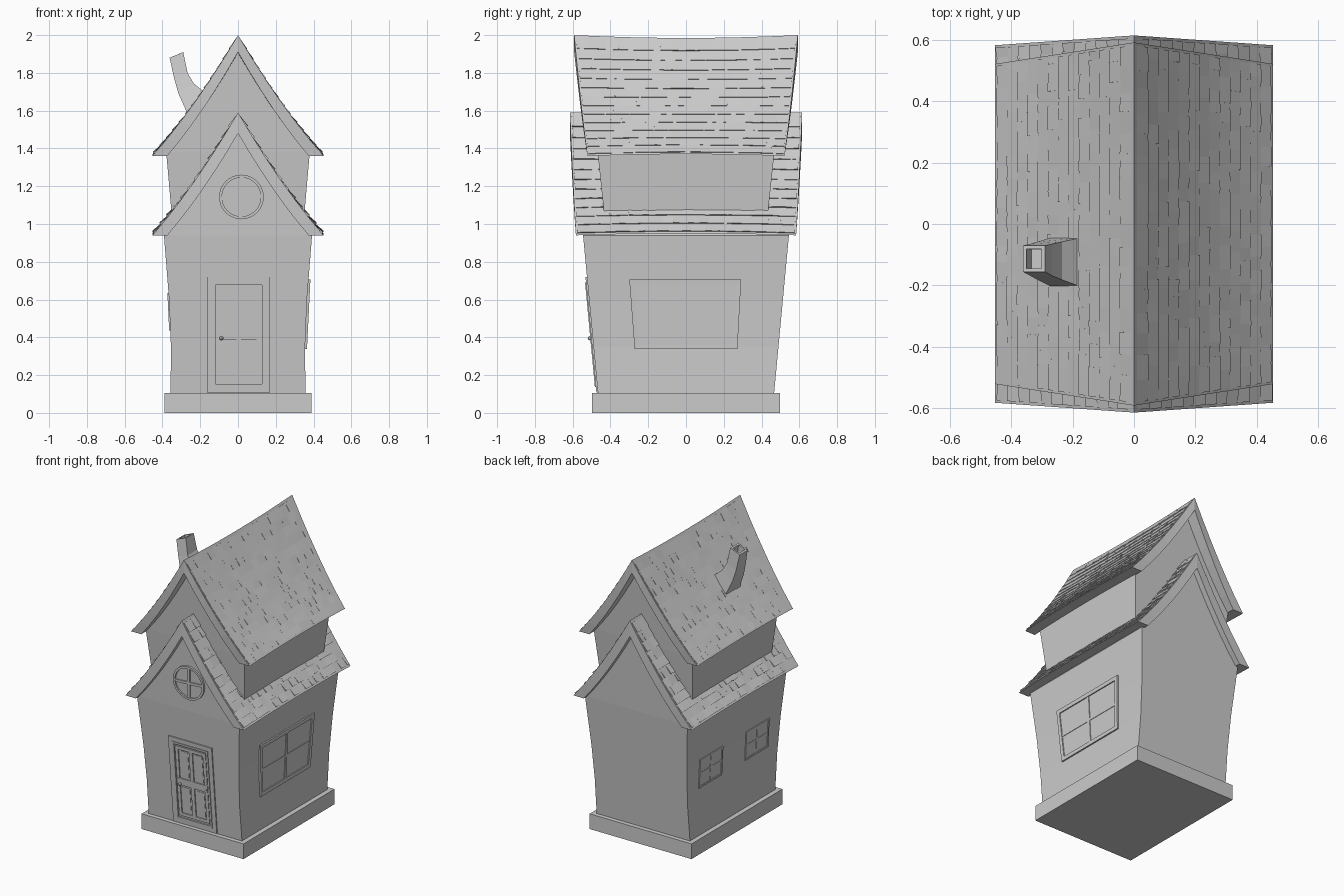
import bpy, bmesh, math, random
from mathutils import Vector

if "Cube" in bpy.data.objects:
    bpy.data.objects.remove(bpy.data.objects["Cube"])

random.seed(4)


def finish(name, bm):
    bmesh.ops.recalc_face_normals(bm, faces=bm.faces)
    me = bpy.data.meshes.new(name)
    bm.to_mesh(me)
    bm.free()
    ob = bpy.data.objects.new(name, me)
    bpy.context.collection.objects.link(ob)
    return ob


def interp(table, z):
    for (z0, a), (z1, b) in zip(table, table[1:]):
        if z <= z1:
            break
    return a + (b - a) * (z - z0) / (z1 - z0)


def prism(bm, lower, upper):
    """Closed solid between two matching loops of points."""
    a = [bm.verts.new(p) for p in lower]
    b = [bm.verts.new(p) for p in upper]
    bm.faces.new(a[::-1])
    bm.faces.new(b)
    n = len(a)
    for i in range(n):
        j = (i + 1) % n
        bm.faces.new((a[i], a[j], b[j], b[i]))


def plate(bm, place, poly, d0, d1):
    prism(bm, [place(u, z, d0) for u, z in poly], [place(u, z, d1) for u, z in poly])


def rect(u0, u1, z0, z1):
    return [(u0, z0), (u1, z0), (u1, z1), (u0, z1)]


def frame(bm, place, poly, w, d0, d1):
    us, zs = [p[0] for p in poly], [p[1] for p in poly]
    cu, cz = (min(us) + max(us)) / 2, (min(zs) + max(zs)) / 2
    fu, fz = 1 - 2 * w / (max(us) - min(us)), 1 - 2 * w / (max(zs) - min(zs))
    inner = [(cu + (u - cu) * fu, cz + (z - cz) * fz) for u, z in poly]
    for i in range(len(poly)):
        j = (i + 1) % len(poly)
        plate(bm, place, [poly[i], poly[j], inner[j], inner[i]], d0, d1)


# Half width and half depth of the flaring lower walls by height
HX = [(0.1, 0.357), (0.35, 0.355), (0.6, 0.365), (0.94, 0.392)]
HY = [(0.1, 0.466), (0.94, 0.545), (1.5, 0.578)]


def front(u, z, d):
    return Vector((u, -interp(HY, z) - d, z))


def right(u, z, d):
    return Vector((interp(HX, z) + d, u, z))


def left(u, z, d):
    return Vector((-interp(HX, z) - d, u, z))


# Walls with gables
def walls(name, rings, ridge_z, ridge_y):
    bm = bmesh.new()
    loops = []
    for hx, hy, z in rings:
        loops.append([bm.verts.new((sx * hx, sy * hy, z))
                      for sx, sy in ((-1, -1), (1, -1), (1, 1), (-1, 1))])
    bm.faces.new(loops[0])
    for a, b in zip(loops, loops[1:]):
        for i in range(4):
            j = (i + 1) % 4
            bm.faces.new((a[i], a[j], b[j], b[i]))
    f, k = bm.verts.new((0, -ridge_y, ridge_z)), bm.verts.new((0, ridge_y, ridge_z))
    t = loops[-1]
    for face in ((t[0], t[1], f), (t[2], t[3], k), (t[1], t[2], k, f), (t[3], t[0], f, k)):
        bm.faces.new(face)
    finish(name, bm)


walls("lower_walls", [(hx, interp(HY, z), z) for z, hx in HX], 1.52, 0.578)
walls("upper_walls", [(0.342, 0.427, 1.0), (0.352, 0.434, 1.06), (0.38, 0.468, 1.38)], 1.94, 0.515)

# Stone base
bm = bmesh.new()
prism(bm, [(x, y, 0) for x, y in rect(-0.39, 0.39, -0.497, 0.497)],
      [(x, y, 0.105) for x, y in rect(-0.39, 0.39, -0.497, 0.497)])
finish("base", bm)


# Swaybacked roofs with uneven shingles
def roof(name, apex, inner_apex, eave, y_ridge, y_eave, sag, rows, cols, lift, hidden=None):
    def surf(t, v, top, width):
        s = abs(t)
        z = top - (top - eave) * (s + 0.2 * s * (1 - s))
        z += (1 - v * v) * (-sag * (1 - s) + 0.01 * s)
        return Vector((width * t, v * (y_ridge + (y_eave - y_ridge) * s), z))

    bm = bmesh.new()
    ts = [i / 6 for i in range(-6, 7)]
    vs = [i / 4 for i in range(-4, 5)]
    n = len(ts)
    loops = []
    for v in vs:
        pts = [surf(t, v, apex, 0.453) for t in ts] + [surf(t, v, inner_apex, 0.374) for t in ts[::-1]]
        loops.append([bm.verts.new(p) for p in pts])
    for a, b in zip(loops, loops[1:]):
        for i in range(2 * n):
            j = (i + 1) % (2 * n)
            bm.faces.new((a[i], a[j], b[j], b[i]))
    for l in (loops[0], loops[-1]):
        for i in range(n - 1):
            bm.faces.new((l[i], l[i + 1], l[2 * n - 2 - i], l[2 * n - 1 - i]))
    finish(name, bm)

    bm = bmesh.new()
    for side in (-1, 1):
        up = Vector((side * 0.82, 0, 0.57))
        for r in range(rows):
            t0, t1 = 0.02 + 0.96 * r / rows, 0.02 + 0.96 * (r + 1) / rows
            cuts = [-0.985] + [-0.985 + 1.97 * (c + 0.5 * (r % 2) + random.uniform(-.2, .2)) / cols
                               for c in range(1, cols)] + [0.985]
            for v0, v1 in zip(cuts, cuts[1:]):
                base = [surf(side * t, v, apex, 0.453)
                        for t, v in ((t0, v0), (t0, v1), (t1, v1), (t1, v0))]
                if hidden and hidden(sum(base, Vector()) / 4):
                    continue
                h = [0.001, 0.001, random.uniform(0.3, 1) * lift, random.uniform(0.3, 1) * lift]
                prism(bm, [p - up * 0.006 for p in base], [p + up * k for p, k in zip(base, h)])
    finish(name + "_shingles", bm)


roof("lower_roof", 1.59, 1.48, 0.94, 0.615, 0.583, 0.0, 12, 18, 0.011,
     lambda p: abs(p.x) < 0.33 and abs(p.y) < 0.41)
roof("upper_roof", 2.0, 1.91, 1.36, 0.592, 0.522, 0.015, 13, 16, 0.007)

# Crooked hollow chimney: left x, left z, right x, right z, half depth, centre y
bm = bmesh.new()
sections = [(-0.27, 1.53, -0.15, 1.65, 0.08, -0.125), (-0.275, 1.6, -0.18, 1.70, 0.078, -0.124),
            (-0.315, 1.69, -0.235, 1.745, 0.062, -0.12), (-0.338, 1.77, -0.267, 1.80, 0.052, -0.117),
            (-0.362, 1.88, -0.29, 1.91, 0.043, -0.113),
            (-0.351, 1.885, -0.301, 1.905, 0.032, -0.113), (-0.335, 1.80, -0.287, 1.82, 0.032, -0.115)]
prev = None
for xl, zl, xr, zr, d, y in sections:
    loop = [bm.verts.new(p) for p in ((xl, y - d, zl), (xr, y - d, zr), (xr, y + d, zr), (xl, y + d, zl))]
    if prev:
        for i in range(4):
            bm.faces.new((prev[i], prev[(i + 1) % 4], loop[(i + 1) % 4], loop[i]))
    else:
        bm.faces.new(loop)
    prev = loop
bm.faces.new(prev)
finish("chimney", bm)

# Door: casing, moulding, leaf with four panels
bm = bmesh.new()
frame(bm, front, rect(-0.163, 0.17, 0.108, 0.72), 0.03, -0.01, 0.008)
frame(bm, front, rect(-0.133, 0.14, 0.138, 0.69), 0.014, -0.01, 0.013)
finish("door_frame", bm)
bm = bmesh.new()
plate(bm, front, rect(-0.12, 0.127, 0.15, 0.68), -0.01, 0.002)
frame(bm, front, rect(-0.113, 0.12, 0.165, 0.665), 0.022, -0.01, 0.009)
plate(bm, front, rect(-0.008, 0.017, 0.18, 0.65), -0.01, 0.009)
plate(bm, front, rect(-0.1, 0.11, 0.388, 0.436), -0.01, 0.01)
for u in (-0.05, 0.06):
    for z0, z1 in ((0.2, 0.375), (0.45, 0.635)):
        plate(bm, front, rect(u - 0.03, u + 0.03, z0, z1), -0.01, 0.005)
finish("door", bm)
bm = bmesh.new()
bmesh.ops.create_icosphere(bm, subdivisions=2, radius=0.011)
bmesh.ops.translate(bm, verts=bm.verts, vec=front(-0.088, 0.395, 0.016))
finish("door_knob", bm)


# Windows with crossed bars
def window(name, place, poly, w, bars, d):
    bm = bmesh.new()
    plate(bm, place, poly, -0.01, 0.002)
    frame(bm, place, poly, w, -0.01, d)
    for bar in bars:
        plate(bm, place, bar, -0.01, d * 0.75)
    return finish(name, bm)


sill = [(-0.272, 0.337), (0.272, 0.337), (0.292, 0.707), (-0.3, 0.707)]
window("right_window", right, sill, 0.026,
       [rect(-0.01, 0.008, 0.35, 0.69), rect(-0.27, 0.27, 0.51, 0.527)], 0.01)
for tag, y in (("front", -0.255), ("back", 0.25)):
    window("left_window_" + tag, left, rect(y - 0.125, y + 0.125, 0.435, 0.635), 0.012,
           [rect(y - 0.008, y + 0.008, 0.44, 0.63), rect(y - 0.12, y + 0.12, 0.528, 0.542)], 0.006)
circle = [(0.018 + 0.118 * math.cos(a * math.tau / 32), 1.143 + 0.118 * math.sin(a * math.tau / 32))
          for a in range(32)]
window("round_window", front, circle, 0.015,
       [[(0.003, 1.035), (0.023, 1.035), (0.031, 1.25), (0.011, 1.25)],
        [(-0.09, 1.127), (0.126, 1.139), (0.126, 1.157), (-0.09, 1.145)]], 0.012)
